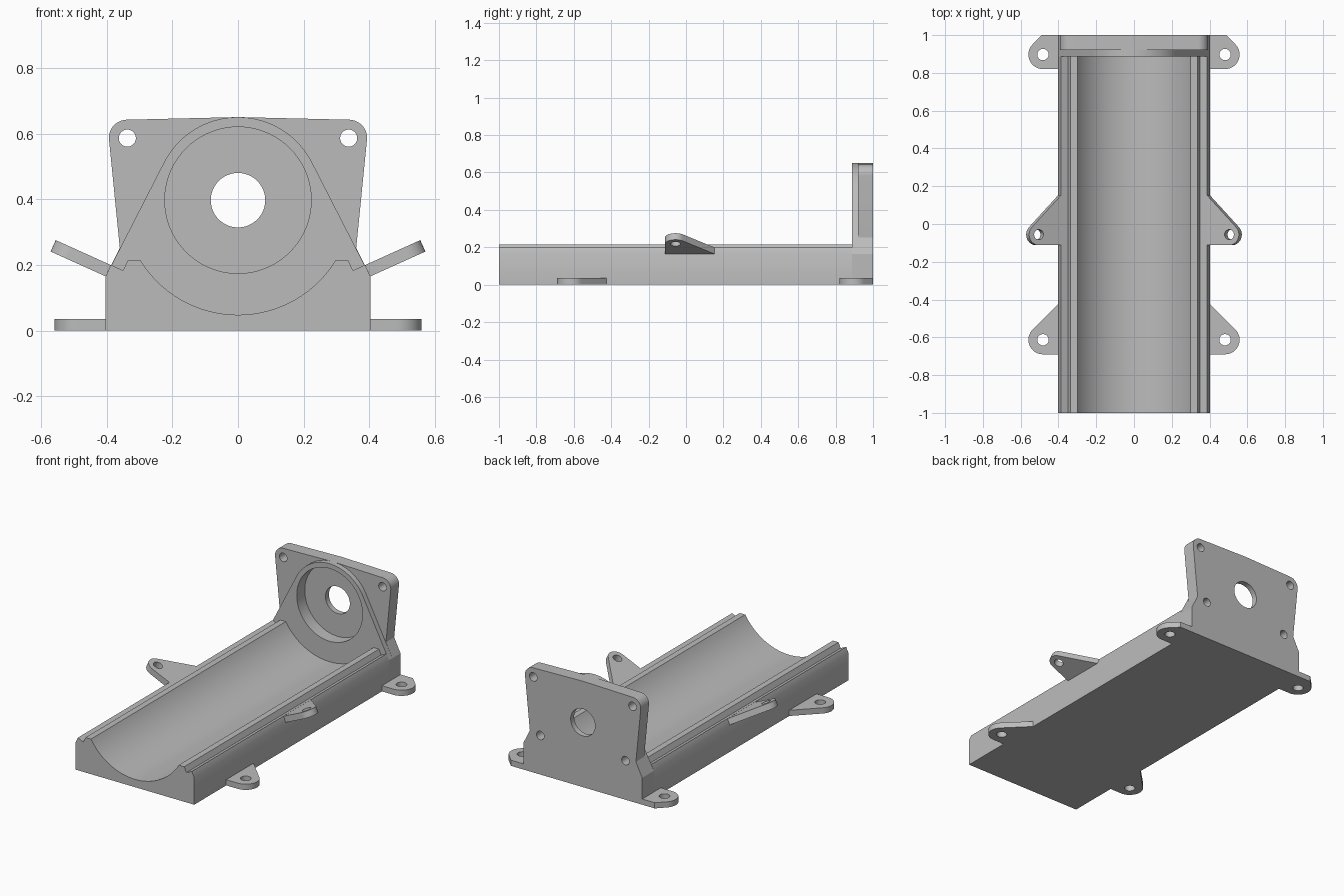
import bpy
import bmesh
from math import cos, sin, acos, atan2, hypot, radians, degrees
from mathutils import Matrix, Vector

cube = bpy.data.objects.get("Cube")
if cube:
    bpy.data.objects.remove(cube, do_unlink=True)

grey = bpy.data.materials.new("matte grey")
grey.use_nodes = True
grey.diffuse_color = (0.5, 0.5, 0.5, 1)
grey.node_tree.nodes["Principled BSDF"].inputs["Base Color"].default_value = (0.5, 0.5, 0.5, 1)

WALL, SHOULDER, AXIS = 0.403, 0.165, 0.397
RIM_Y, PLATE_Y, BACK_Y = 0.888, 0.92, 1.0

# Maps outline (u, v) and depth to x, z and y
UPRIGHT = Matrix(((1, 0, 0, 0), (0, 0, 1, 0), (0, 1, 0, 0), (0, 0, 0, 1)))


def arc(cx, cy, r, start, end, steps):
    angles = [radians(start + (end - start) * i / steps) for i in range(steps + 1)]
    return [(cx + r * cos(a), cy + r * sin(a)) for a in angles]


def mirrored(half):
    """Close an outline given on its +x side from bottom to top."""
    return half + [(-x, z) for x, z in reversed(half) if abs(x) > 1e-5]


def prism(name, outline, near, far, frame):
    bm = bmesh.new()
    rings = [[bm.verts.new(frame @ Vector((u, v, d))) for u, v in outline] for d in (near, far)]
    bm.faces.new(rings[0])
    bm.faces.new(rings[1])
    n = len(outline)
    for i in range(n):
        j = (i + 1) % n
        bm.faces.new((rings[0][i], rings[0][j], rings[1][j], rings[1][i]))
    bmesh.ops.recalc_face_normals(bm, faces=bm.faces)
    mesh = bpy.data.meshes.new(name)
    bm.to_mesh(mesh)
    bm.free()
    mesh.materials.append(grey)
    obj = bpy.data.objects.new(name, mesh)
    bpy.context.collection.objects.link(obj)
    return obj


def drill(obj, x, y, r, near, far, frame, steps=40):
    """Cut a round hole and discard the cutter."""
    cutter = prism("hole_cutter", arc(x, y, r, 0, 360, steps)[:-1], near, far, frame)
    cutter.hide_render = True
    mod = obj.modifiers.new("hole", 'BOOLEAN')
    mod.operation, mod.solver, mod.object = 'DIFFERENCE', 'EXACT', cutter
    graph = bpy.context.evaluated_depsgraph_get()
    cut = bpy.data.meshes.new_from_object(obj.evaluated_get(graph))
    obj.modifiers.clear()
    obj.data = cut
    bpy.data.objects.remove(cutter, do_unlink=True)


parts = []

# Cradle: long trough with grooved rails
lip = 0.298
trough_r = AXIS - 0.048
lip_angle = degrees(atan2(0.215 - AXIS, lip))
half = [(WALL, 0), (WALL, SHOULDER), (0.387, 0.2), (0.35, 0.183), (0.335, 0.215)]
half += arc(0, AXIS, trough_r, lip_angle, -90, 28)
cradle_outline = half + [(-x, z) for x, z in reversed(half[:-1])]
parts.append(prism("cradle", cradle_outline, -1, RIM_Y, UPRIGHT))

# Bearing rim: rounded housing with sides tangent to the shoulders
rim_r = 0.253
drop = SHOULDER - AXIS
tangent = degrees(atan2(drop, WALL) + acos(rim_r / hypot(WALL, drop)))
rim_outline = mirrored([(WALL, 0), (WALL, SHOULDER)] + arc(0, AXIS, rim_r, tangent, 90, 24))
rim = prism("bearing_rim", rim_outline, RIM_Y, PLATE_Y, UPRIGHT)
drill(rim, 0, AXIS, 0.223, RIM_Y - 0.1, PLATE_Y + 0.1, UPRIGHT, 72)
parts.append(rim)

# End plate: flared upright with rounded corners
plate_half = [(WALL, 0), (WALL, SHOULDER), (0.36, 0.252)]
plate_half += arc(0.338, 0.587, 0.055, -5, 88, 12) + [(0, 0.65)]
plate = prism("end_plate", mirrored(plate_half), PLATE_Y, BACK_Y, UPRIGHT)
drill(plate, 0, AXIS, 0.223, PLATE_Y - 0.1, 0.966, UPRIGHT, 72)
drill(plate, 0, AXIS, 0.083, PLATE_Y, BACK_Y + 0.1, UPRIGHT, 48)
for side in (-1, 1):
    drill(plate, side * 0.337, 0.586, 0.026, PLATE_Y - 0.1, BACK_Y + 0.1, UPRIGHT)
    drill(plate, side * 0.289, 0.24, 0.026, 0.94, BACK_Y + 0.1, UPRIGHT)
parts.append(plate)


def ear(name, reach, r, hole, thick, frame, limit=None):
    """Lug with a rounded tip and one slanted edge; u runs outwards."""
    round_tip = arc(reach, 0, r, -90, 45, 16)
    tip_u, tip_v = round_tip[-1]
    if limit is None:
        end = [(0, tip_v + tip_u)]
    else:
        end = [(tip_u + tip_v - limit, limit), (0, limit)]
    obj = prism(name, [(0, -r)] + round_tip + end, 0, thick, frame)
    drill(obj, reach, 0, hole, -0.1, thick + 0.1, frame, 32)
    parts.append(obj)


for side, label in ((1, "left"), (-1, "right")):
    flip = Matrix.Diagonal((side, 1, 1, 1))
    # Flat mounting feet
    for place, y, limit in (("front", -0.613, None), ("rear", 0.897, BACK_Y - 0.897)):
        ear(f"{place}_{label}_foot", 0.079, 0.077, 0.03, 0.035,
            flip @ Matrix.Translation((WALL, y, 0)), limit)
    # Tilted side lugs
    tilt = Matrix.Rotation(radians(-24.3), 4, 'Y')
    ear(f"{label}_side_lug", 0.128, 0.056, 0.027, 0.038,
        flip @ Matrix.Translation((WALL, -0.056, SHOULDER)) @ tilt)

# Smooth curved walls, keep machined edges crisp
bpy.ops.object.select_all(action='DESELECT')
for obj in parts:
    obj.select_set(True)
bpy.context.view_layer.objects.active = parts[0]
bpy.ops.object.shade_smooth_by_angle(angle=radians(25))
